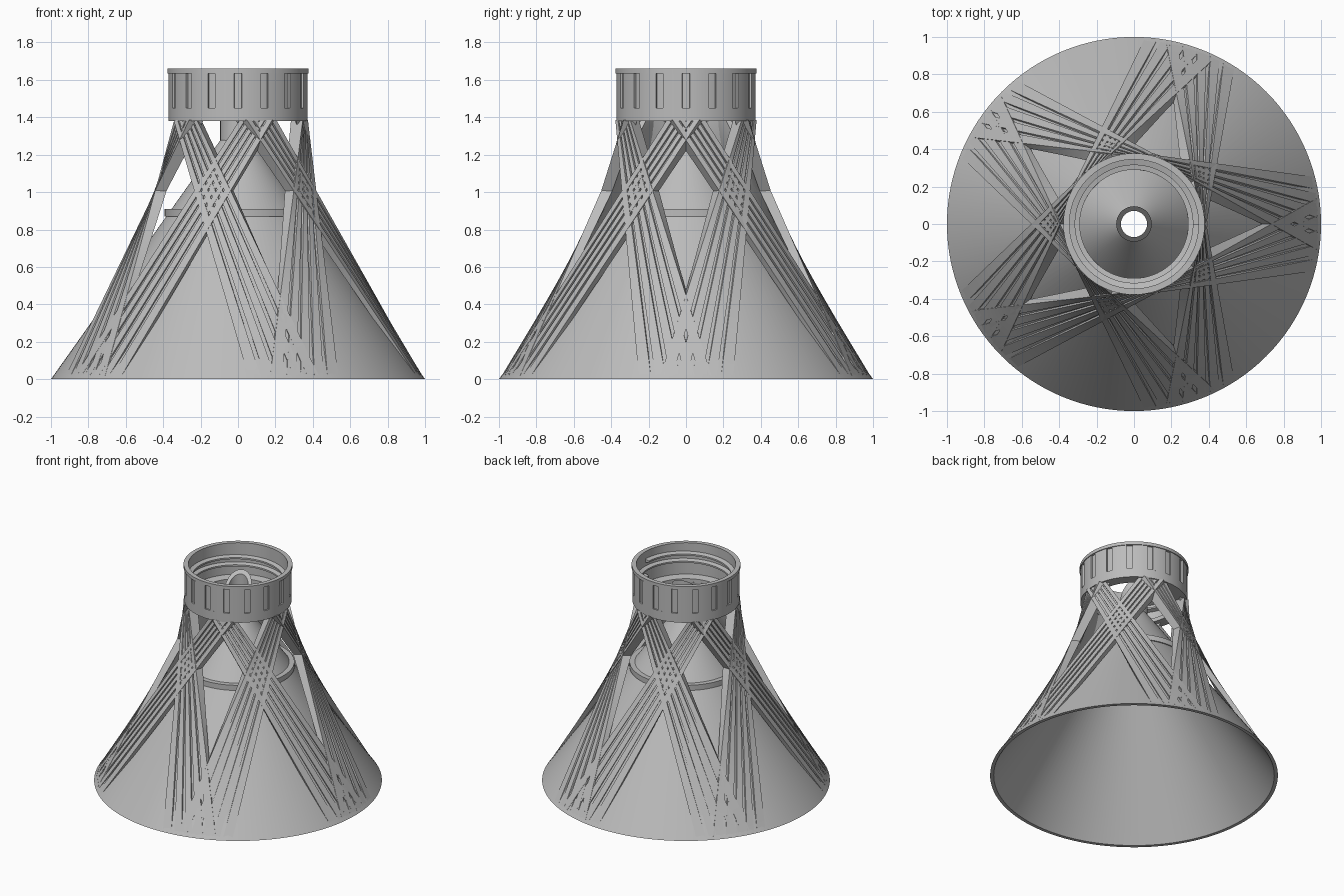
import bpy, bmesh
from math import sin, cos, pi, radians, tau
from mathutils import Vector, Matrix

old = bpy.data.objects.get("Cube")
if old:
    bpy.data.objects.remove(old)

GREY = (0.5, 0.5, 0.5, 1)
mat = bpy.data.materials.new("plain grey")
mat.use_nodes = True
mat.diffuse_color = GREY
mat.node_tree.nodes["Principled BSDF"].inputs["Base Color"].default_value = GREY


def loft(name, rows, ring=False):
    """Skin a run of closed sections; a ring joins last to first, otherwise the ends are capped."""
    bm = bmesh.new()
    vs = [[bm.verts.new(p) for p in row] for row in rows]
    n = len(rows[0])
    for i in range(len(rows) if ring else len(rows) - 1):
        a, b = vs[i], vs[(i + 1) % len(vs)]
        for j in range(n):
            k = (j + 1) % n
            bm.faces.new((a[j], a[k], b[k], b[j]))
    if not ring:
        bm.faces.new(vs[0])
        bm.faces.new(vs[-1])
    bmesh.ops.recalc_face_normals(bm, faces=bm.faces)
    mesh = bpy.data.meshes.new(name)
    bm.to_mesh(mesh)
    bm.free()
    mesh.materials.append(mat)
    ob = bpy.data.objects.new(name, mesh)
    bpy.context.collection.objects.link(ob)
    bpy.ops.object.select_all(action="DESELECT")
    ob.select_set(True)
    bpy.context.view_layer.objects.active = ob
    bpy.ops.object.shade_smooth_by_angle(angle=radians(30))
    return ob


def around(profile, angle, lift=0):
    return [(r * cos(angle), r * sin(angle), z + lift) for r, z in profile]


def lathe(name, profile, steps=128):
    return loft(name, [around(profile, tau * i / steps) for i in range(steps)], True)


# Funnel cone with thin wall, and the band around it
lathe("funnel_cone", [(1, 0), (0.093, 1.28), (0.07, 1.28), (0.07, 1.26), (0.975, 0)])
lathe("funnel_band", [(0.392, 0.87), (0.392, 0.91), (0.345, 0.91), (0.36, 0.87)])

# Spout tube with a slanted tip, tall at the back
spout = []
for i in range(64):
    a = tau * i / 64
    tip = [1.48 + r * cos(a - radians(105)) for r in (0.095, 0.07)]
    spout.append(around([(0.095, 1.26), (0.095, tip[0]), (0.07, tip[1]), (0.07, 1.26)], a))
loft("spout_tube", spout, True)

# Screw collar: wall with inner lip and rim
lathe("collar_wall", [(0.372, 1.38), (0.372, 1.45), (0.36, 1.45), (0.36, 1.635),
                      (0.378, 1.635), (0.378, 1.66), (0.345, 1.66), (0.345, 1.42),
                      (0.29, 1.41), (0.29, 1.38)])

# Raised grip panels, leaving narrow slots between them
SLOTS = 16
pitch = tau / SLOTS
half_slot = 0.055
for k in range(SLOTS):
    start = -pi / 2 + k * pitch + half_slot
    span = pitch - 2 * half_slot
    loft("grip_panel", [around([(0.355, 1.445), (0.372, 1.445), (0.372, 1.64), (0.355, 1.64)],
                               start + span * i / 6) for i in range(7)])

# Inner screw thread
TURNS, STEP = 2, 72
loft("screw_thread", [around([(0.35, -0.016), (0.315, -0.006), (0.315, 0.006), (0.35, 0.016)],
                             tau * i / STEP, 1.48 + 0.055 * i / STEP)
                      for i in range(TURNS * STEP + 1)])

# Grooved straps: five slats wide, running straight from the base to the collar
SLATS, TOP = 5, 1.385
section = [(0, 0)]
for s in range(1, SLATS):
    t = s / SLATS
    section += [(t - 0.03, 0), (t - 0.03, 1), (t + 0.03, 1), (t + 0.03, 0)]
section.append((1, 0))
top_a, top_b = Vector((0.341, 0.12, TOP)), Vector((0.261, 0.277, TOP))


def strap_point(t, depth, f):
    a = radians(-44.2 + 22.8 * t)
    base = Vector((0.998 * cos(a), 0.998 * sin(a), 0))
    p = base.lerp(top_a.lerp(top_b, t), f)
    out = Vector((p.x, p.y, 0)).normalized().lerp(Vector((1, 0, 0)), f)
    return p - out * depth


def strap_row(f):
    outer = [strap_point(t, d * 0.012, f) for t, d in section]
    inner = [strap_point(t / 6, 0.018 + 0.06 * f, f) for t in range(6, -1, -1)]
    return outer + inner


rows = [strap_row(i / 10) for i in range(11)]
for k in range(5):
    turn = Matrix.Rotation(radians(36 + 72 * k), 4, "Z")
    for side in (1, -1):
        flip = Matrix.Diagonal((1, side, 1, 1))
        name = "strap_left" if side > 0 else "strap_right"
        loft(name, [[turn @ flip @ p for p in row] for row in rows])
